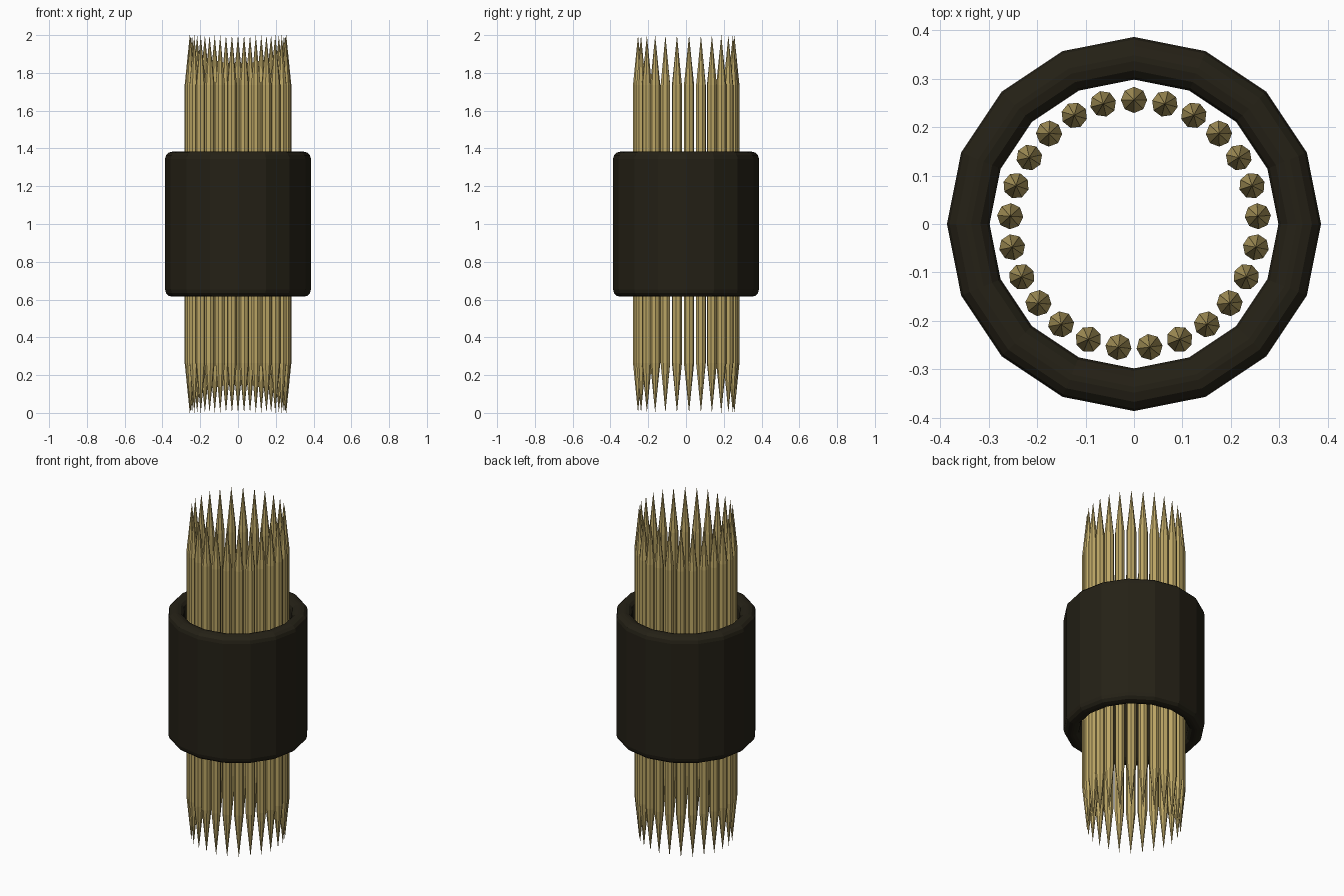
import bpy, math

if "Cube" in bpy.data.objects:
    bpy.data.objects.remove(bpy.data.objects["Cube"])

def material(name, rgb):
    m = bpy.data.materials.new(name)
    m.diffuse_color = (*rgb, 1)
    m.use_nodes = True
    m.node_tree.nodes["Principled BSDF"].inputs["Base Color"].default_value = m.diffuse_color
    return m

def lathe(name, profile, sides, mat, closed=False, phase=0.0):
    """Revolve (radius, z) points around z; zero radius makes a pole."""
    verts, rings, faces = [], [], []
    for r, z in profile:
        n = 1 if r == 0 else sides
        start = len(verts)
        for i in range(n):
            a = phase + 2 * math.pi * i / sides
            verts.append((r * math.cos(a), r * math.sin(a), z))
        rings.append([start + i % n for i in range(sides)])
    pairs = list(zip(rings, rings[1:]))
    if closed:
        pairs.append((rings[-1], rings[0]))
    for lo, hi in pairs:
        for i in range(sides):
            j = (i + 1) % sides
            f = list(dict.fromkeys((lo[i], lo[j], hi[j], hi[i])))
            faces.append(f)
    me = bpy.data.meshes.new(name)
    me.from_pydata(verts, [], faces)
    me.materials.append(mat)
    ob = bpy.data.objects.new(name, me)
    bpy.context.collection.objects.link(ob)
    return ob

wood = material("wood", (0.50, 0.38, 0.13))
dark = material("dark_band", (0.018, 0.015, 0.008))

# Band: 16-sided tube with rounded rims
R_OUT, R_IN, Z0, Z1, B, SEG = 0.386, 0.298, 0.615, 1.383, 0.038, 3
profile = []
for r, z, start in ((R_OUT - B, Z0 + B, -90), (R_OUT - B, Z1 - B, 0),
                    (R_IN + B, Z1 - B, 90), (R_IN + B, Z0 + B, 180)):
    for k in range(SEG + 1):
        a = math.radians(start + 90 * k / SEG)
        profile.append((r + B * math.cos(a), z + B * math.sin(a)))
lathe("band", profile, 16, dark, closed=True)

# Ring of sticks pointed at both ends
COUNT, RADIUS = 25, 0.256
stick_profile = [(0, 0.0), (0.027, 0.265), (0.027, 1.735), (0, 2.0)]
first = lathe("stick", stick_profile, 8, wood)
for i in range(COUNT):
    ob = first if i == 0 else bpy.data.objects.new(f"stick_{i}", first.data)
    if i:
        bpy.context.collection.objects.link(ob)
    a = math.pi / 2 + 2 * math.pi * i / COUNT
    ob.location = (RADIUS * math.cos(a), RADIUS * math.sin(a), 0)
    ob.rotation_euler.z = a
